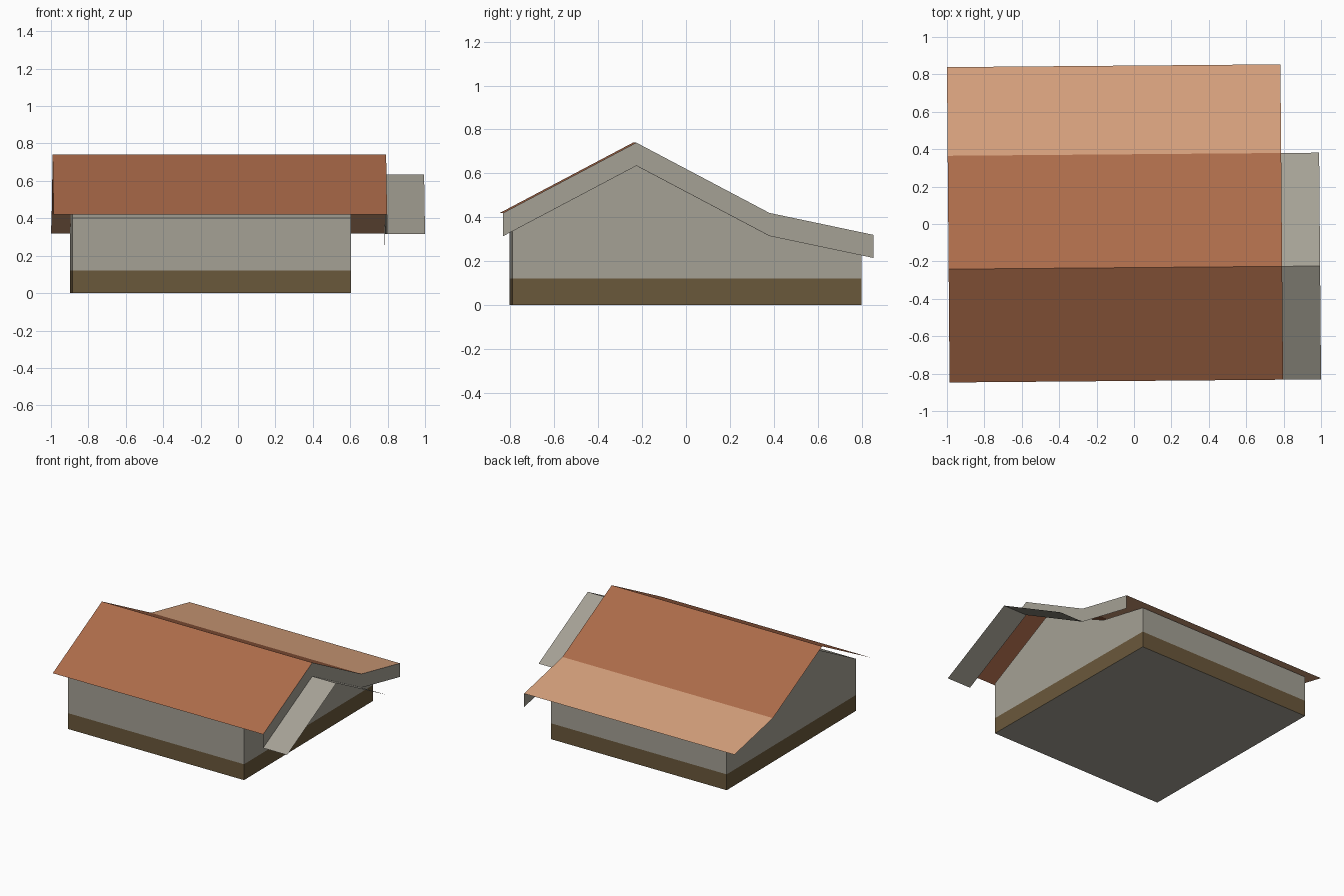
import bpy, bmesh, math
from mathutils import Matrix

if "Cube" in bpy.data.objects:
    bpy.data.objects.remove(bpy.data.objects["Cube"])

TURN = Matrix.Rotation(math.radians(0.48), 4, 'Z')  # whole house sits slightly turned


def srgb(r, g, b):
    f = lambda c: (c / 255 / 12.92) if c < 11 else ((c / 255 + 0.055) / 1.055) ** 2.4
    return (f(r), f(g), f(b), 1)


def material(name, rgb):
    m = bpy.data.materials.new(name)
    m.diffuse_color = srgb(*rgb)
    m.use_nodes = True
    m.node_tree.nodes["Principled BSDF"].inputs["Base Color"].default_value = m.diffuse_color
    return m


GREY = material("grey plaster", (165, 161, 149))
BROWN = material("brown plinth", (106, 88, 59))
TILE = material("terracotta roof", (172, 107, 74))
TAN = material("light tan roof", (217, 163, 126))


def finish(bm, name, *mats):
    bm.transform(TURN)
    mesh = bpy.data.meshes.new(name)
    bm.to_mesh(mesh)
    bm.free()
    for m in mats:
        mesh.materials.append(m)
    ob = bpy.data.objects.new(name, mesh)
    bpy.context.collection.objects.link(ob)
    return ob


def strip(name, a, b, mat):
    """Thin sheet between two matching polylines."""
    bm = bmesh.new()
    va = [bm.verts.new(p) for p in a]
    vb = [bm.verts.new(p) for p in b]
    for i in range(len(a) - 1):
        bm.faces.new((va[i], vb[i], vb[i + 1], va[i + 1]))
    return finish(bm, name, mat)


# Roof profile (y, z): front eave, ridge, break, back eave
ROOF = [(-0.839, 0.42), (-0.233, 0.74), (0.373, 0.42), (0.847, 0.32)]
LEFT, GABLE, RIGHT = -0.993, 0.79, 0.993
DROP = 0.105


def line(x, pts, dz=0.0):
    return [(x, y, z - dz) for y, z in pts]


# Roof sheets
strip("main_roof", line(LEFT, ROOF[:3]), line(GABLE, ROOF[:3]), TILE)
strip("lean_to_roof", line(LEFT, ROOF[2:]), line(GABLE, ROOF[2:]), TAN)

# Gable board hanging from the right roof edge, and the lower canopy beyond it
strip("gable_board", line(GABLE, ROOF, DROP), line(GABLE, ROOF), GREY)
strip("side_canopy", line(GABLE, ROOF[:3], DROP), line(RIGHT, ROOF[:3], DROP), GREY)

# House body: extruded gable profile, just below the roof
X0, X1 = -0.892, 0.598
profile = [(-0.795, 0), (0.795, 0), (0.795, 0.315), (0.373, 0.40),
           (-0.233, 0.70), (-0.795, 0.402)]
bm = bmesh.new()
face = bm.faces.new([bm.verts.new((X0, y, z)) for y, z in profile])
ext = bmesh.ops.extrude_face_region(bm, geom=[face], use_keep_orig=True)
bmesh.ops.translate(bm, vec=(X1 - X0, 0, 0),
                    verts=[v for v in ext["geom"] if isinstance(v, bmesh.types.BMVert)])
bmesh.ops.bisect_plane(bm, geom=bm.verts[:] + bm.edges[:] + bm.faces[:],
                       plane_co=(0, 0, 0.122), plane_no=(0, 0, 1))
bmesh.ops.recalc_face_normals(bm, faces=bm.faces[:])
# Brown plinth on the lowest wall faces, the underside stays grey
for f in bm.faces:
    zc = f.calc_center_median().z
    f.material_index = 1 if 0.01 < zc < 0.12 else 0
finish(bm, "house_walls", GREY, BROWN)
